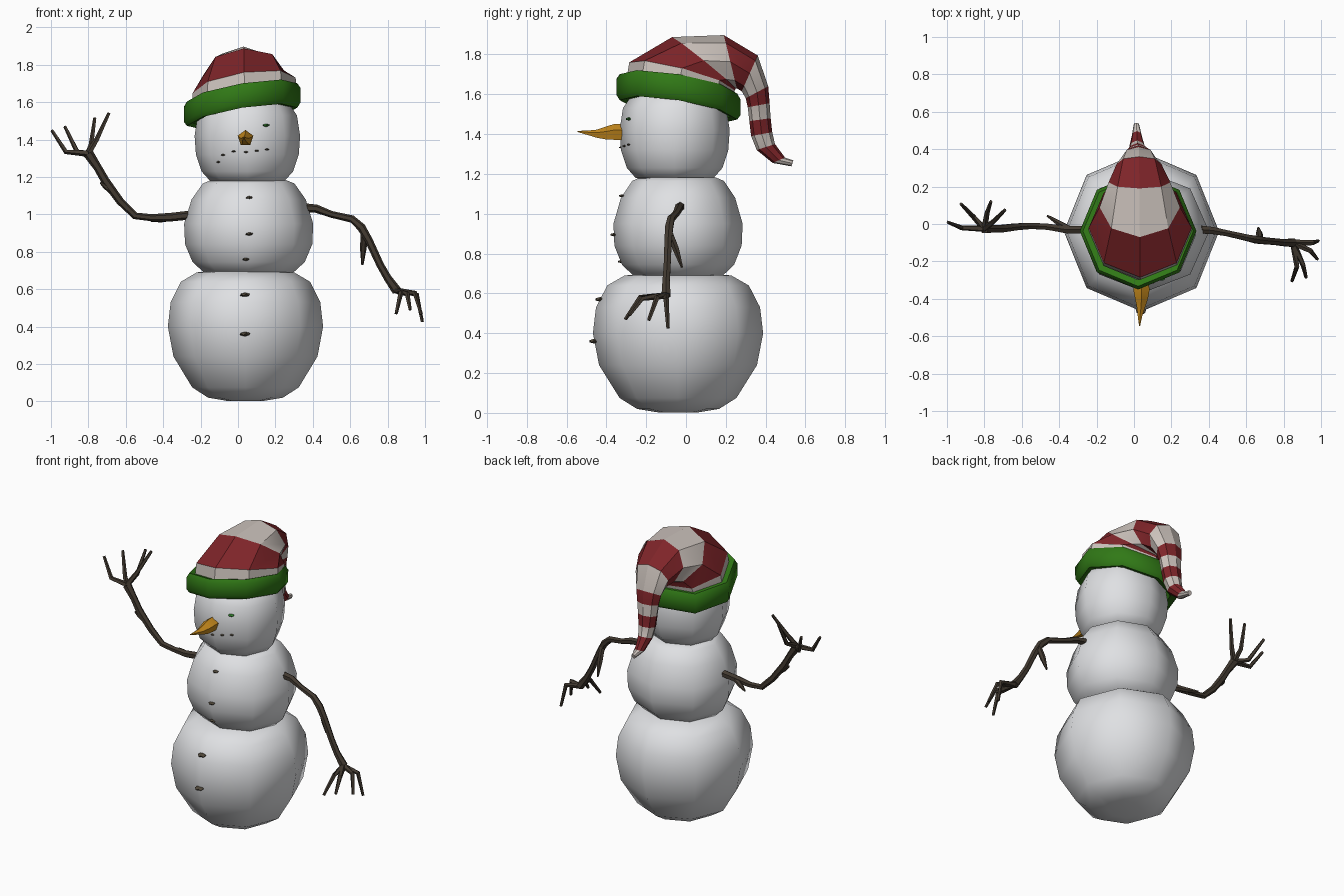
import bpy, bmesh, math
from mathutils import Vector
from mathutils.bvhtree import BVHTree

if "Cube" in bpy.data.objects:
    bpy.data.objects.remove(bpy.data.objects["Cube"])


def mat(name, r, g, b):
    m = bpy.data.materials.new(name)
    m.diffuse_color = (r, g, b, 1)
    m.use_nodes = True
    m.node_tree.nodes["Principled BSDF"].inputs["Base Color"].default_value = m.diffuse_color
    return m


SNOW = mat("snow", 0.74, 0.75, 0.77)
RED = mat("hat red", 0.21, 0.018, 0.022)
CREAM = mat("hat white", 0.60, 0.54, 0.50)
GREEN = mat("brim green", 0.03, 0.19, 0.008)
ORANGE = mat("carrot orange", 0.56, 0.25, 0.012)
BARK = mat("bark", 0.055, 0.042, 0.030)
COAL = mat("coal", 0.085, 0.068, 0.045)
EYE = mat("eye green", 0.03, 0.20, 0.025)


def loft(bm, rings, caps=True, closed=False):
    """Skin a list of point rings; return the faces grouped by band."""
    vs = [[bm.verts.new(p) for p in ring] for ring in rings]
    n, bands = len(vs[0]), []
    pairs = list(zip(vs, vs[1:])) + ([(vs[-1], vs[0])] if closed else [])
    for a, b in pairs:
        bands.append([bm.faces.new((a[i], a[(i + 1) % n], b[(i + 1) % n], b[i])) for i in range(n)])
    if caps and not closed:
        bands[0].append(bm.faces.new(vs[0]))
        bands[-1].append(bm.faces.new(vs[-1]))
    return bands


def finish(bm, name, mats, angle=None):
    bmesh.ops.recalc_face_normals(bm, faces=bm.faces)
    me = bpy.data.meshes.new(name)
    bm.to_mesh(me)
    bm.free()
    for m in mats:
        me.materials.append(m)
    ob = bpy.data.objects.new(name, me)
    bpy.context.collection.objects.link(ob)
    if angle:
        bpy.ops.object.select_all(action='DESELECT')
        ob.select_set(True)
        bpy.context.view_layer.objects.active = ob
        bpy.ops.object.shade_smooth_by_angle(angle=math.radians(angle))
    return ob


def circle(cx, cy, z, rx, ry, n=8, sx=0, sy=0):
    """Horizontal ring, optionally sheared so that it slopes."""
    out = []
    for i in range(n):
        a = math.tau * i / n
        dx, dy = rx * math.cos(a), ry * math.sin(a)
        out.append((cx + dx, cy + dy, z + sx * dx + sy * dy))
    return out


# Snowballs: eight-sided and smooth
trees = {}


def snowball(name, cx, cy, ky, profile):
    bm = bmesh.new()
    loft(bm, [circle(cx, cy, z, r, r * ky) for r, z in profile])
    trees[name] = BVHTree.FromBMesh(bm)
    finish(bm, name, [SNOW], 75)


snowball("bottom_ball", 0.04, -0.04, 1.03,
         [(.10, .003), (.20, .02), (.285, .075), (.385, .24), (.415, .40), (.40, .53), (.345, .64), (.26, .69), (.15, .70)])
snowball("middle_ball", 0.057, -0.04, 0.94,
         [(.15, .67), (.24, .69), (.30, .745), (.34, .84), (.345, .95), (.305, 1.08), (.245, 1.165), (.20, 1.183), (.1, 1.185)])
snowball("head", 0.05, -0.057, 0.98,
         [(.12, 1.165), (.20, 1.18), (.245, 1.23), (.275, 1.32), (.282, 1.42), (.265, 1.53), (.21, 1.61), (.10, 1.655)])


# Coal buttons, mouth and eye: flat pebbles set into the snow
def pebble(name, ball, x, z, r, m):
    hit, normal, _, _ = trees[ball].ray_cast(Vector((x, -2, z)), Vector((0, 1, 0)))
    bm = bmesh.new()
    bmesh.ops.create_icosphere(bm, subdivisions=1, radius=r)
    turn = normal.to_track_quat('Z', 'Y')
    for v in bm.verts:
        v.co.z *= 0.4
        v.co = turn @ v.co + hit
    finish(bm, name, [m], 60)


for i, (ball, x, z, r) in enumerate([("middle_ball", .06, 1.09, .02), ("middle_ball", .06, .895, .022),
                                     ("middle_ball", .043, .76, .021), ("bottom_ball", .037, .57, .029),
                                     ("bottom_ball", .037, .36, .031)]):
    pebble(f"button_{i}", ball, x, z, r, COAL)
for i, (x, z) in enumerate([(-.105, 1.28), (-.08, 1.318), (-.022, 1.337), (.043, 1.333), (.10, 1.34), (.155, 1.347)]):
    pebble(f"mouth_coal_{i}", "head", x, z, .013, COAL)
pebble("eye", "head", .15, 1.476, .021, EYE)

# Carrot nose: five-sided, tapering forward
bm = bmesh.new()
loft(bm, [[(x + r * math.sin(math.tau * i / 5), y, z + r * math.cos(math.tau * i / 5)) for i in range(5)]
          for x, y, z, r in [(.04, -.30, 1.405, .043), (.04, -.36, 1.407, .044), (.04, -.40, 1.402, .036),
                             (.037, -.45, 1.40, .022), (.032, -.49, 1.405, .013), (.03, -.545, 1.413, .003)]])
finish(bm, "carrot_nose", [ORANGE], 40)

# Hat brim: sloping octagonal band
bm = bmesh.new()
loft(bm, [circle(.022, -.038, z, r, r, 8, .165, -.165)
          for r, z in [(.26, 1.53), (.295, 1.522), (.311, 1.545), (.312, 1.625), (.295, 1.652), (.26, 1.645)]], closed=True)
finish(bm, "hat_brim", [GREEN], 50)

# Striped hat: rings given by outer point, inner point (y, z), half width, side slope
HAT = [(-.30, 1.67, .235, 1.57, .28, .16), (-.285, 1.76, .245, 1.62, .275, .15),
       (-.07, 1.887, .25, 1.63, .215, .05), (.19, 1.897, .255, 1.63, .165, 0),
       (.36, 1.795, .28, 1.615, .12, 0), (.413, 1.64, .30, 1.58, .09, 0),
       (.42, 1.555, .31, 1.535, .075, 0), (.425, 1.48, .318, 1.465, .065, 0),
       (.433, 1.41, .327, 1.39, .055, 0), (.447, 1.35, .355, 1.32, .045, 0),
       (.497, 1.282, .435, 1.255, .028, 0), (.54, 1.268, .53, 1.238, .014, 0)]
rings = []
for k, (oy, oz, iy, iz, w, s) in enumerate(HAT):
    cx = .035 - .002 * k
    ring = []
    for i in range(8):
        c, d = math.cos(math.tau * i / 8), w * math.sin(math.tau * i / 8)
        ring.append((cx + d, (oy + iy) / 2 + c * (oy - iy) / 2, (oz + iz) / 2 + c * (oz - iz) / 2 + s * d))
    rings.append(ring)
bm = bmesh.new()
for k, band in enumerate(loft(bm, rings)):
    for f in band:
        f.material_index = k % 2
finish(bm, "striped_hat", [CREAM, RED], 25)


# Stick arms: tapered six-sided tubes through (x, y, z, radius)
def tube(bm, pts, n=6):
    P = [Vector(p[:3]) for p in pts]
    rings = []
    for i, p in enumerate(P):
        t = (P[min(i + 1, len(P) - 1)] - P[max(i - 1, 0)]).normalized()
        u = t.cross(Vector((0, 1, 0))).normalized()
        v = t.cross(u)
        rings.append([p + pts[i][3] * (u * math.cos(math.tau * k / n) + v * math.sin(math.tau * k / n)) for k in range(n)])
    loft(bm, rings)


def arm(name, limb, twigs, fingers):
    bm = bmesh.new()
    for path in [limb] + twigs:
        tube(bm, path)
    hand = limb[-1][:3]
    for mid, tip in fingers:
        tube(bm, [(*hand, .018), (*mid, .014), (*tip, .009)], 5)
    finish(bm, name, [BARK], 45)


arm("raised_arm",
    [(-.22, -.03, 1.0, .024), (-.36, -.03, .985, .023), (-.46, -.015, .982, .019), (-.55, -.01, .992, .019),
     (-.63, -.015, 1.07, .021), (-.71, -.025, 1.18, .023), (-.75, -.025, 1.25, .022), (-.80, -.025, 1.325, .028)],
    [[(-.34, -.03, .985, .018), (-.41, .01, .972, .015), (-.465, .045, .965, .006)],
     [(-.66, -.018, 1.11, .016), (-.71, -.03, 1.15, .014), (-.735, -.035, 1.17, .006)]],
    [((-.92, -.02, 1.335), (-.995, .01, 1.45)), ((-.86, .04, 1.335), (-.925, .107, 1.47)),
     ((-.785, .06, 1.37), (-.765, .12, 1.515)), ((-.755, .01, 1.40), (-.69, .075, 1.54))])
arm("lowered_arm",
    [(.36, -.03, 1.035, .024), (.42, -.035, 1.03, .022), (.50, -.05, 1.0, .018), (.61, -.075, .975, .02),
     (.66, -.085, .93, .023), (.70, -.09, .86, .021), (.76, -.095, .73, .02), (.80, -.1, .66, .021), (.85, -.1, .59, .026)],
    [[(.675, -.085, .91, .018), (.67, -.05, .82, .018), (.665, -.02, .73, .006)]],
    [((.955, -.10, .57), (.985, -.09, .425)), ((.945, -.145, .58), (.98, -.187, .465)),
     ((.905, -.22, .575), (.92, -.285, .49)), ((.87, -.23, .58), (.845, -.305, .47))])
